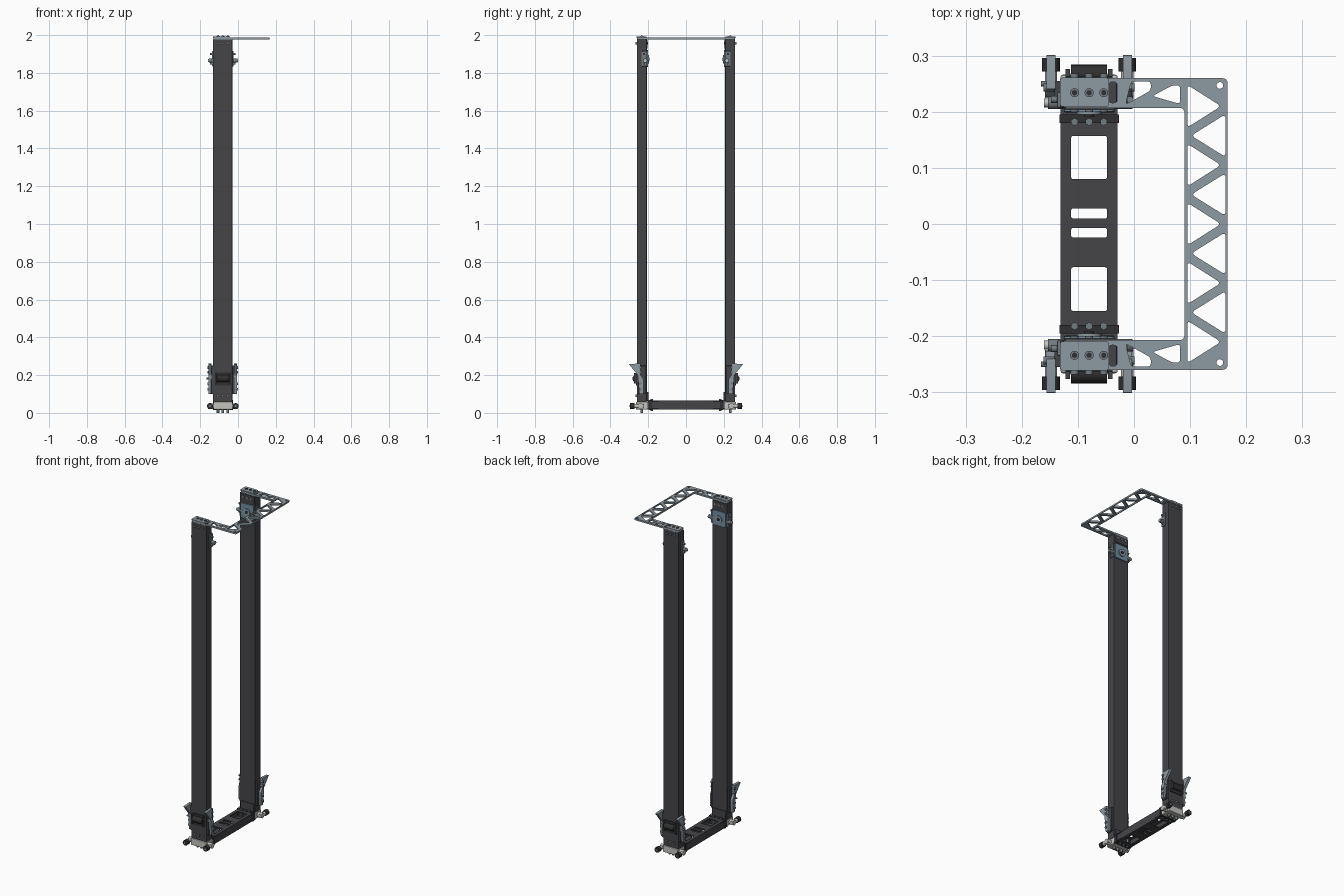
import bpy, math
from mathutils import Vector

cube = bpy.data.objects.get("Cube")
if cube:
    bpy.data.objects.remove(cube, do_unlink=True)


def material(name, rgb):
    m = bpy.data.materials.new(name)
    m.use_nodes = True
    m.diffuse_color = (*rgb, 1)
    m.node_tree.nodes["Principled BSDF"].inputs["Base Color"].default_value = (*rgb, 1)
    return m


DARK = material("dark anodised", (0.06, 0.058, 0.066))
STEEL = material("grey blue plate", (0.27, 0.32, 0.36))
LIGHT = material("light metal", (0.55, 0.55, 0.52))
RUBBER = material("black rubber", (0.03, 0.03, 0.032))
BLUE = material("blue steel", (0.16, 0.27, 0.35))
BOLT = material("bolt grey", (0.17, 0.2, 0.22))


def finish(ob, name, mat):
    ob.name = name
    ob.data.materials.clear()
    ob.data.materials.append(mat)
    return ob


def box(name, mat, x, y, z, bevel=0):
    lo, hi = Vector((x[0], y[0], z[0])), Vector((x[1], y[1], z[1]))
    bpy.ops.mesh.primitive_cube_add(size=1, location=(lo + hi) / 2)
    ob = bpy.context.object
    ob.scale = hi - lo
    bpy.ops.object.transform_apply(location=False, rotation=False, scale=True)
    if bevel:
        mod = ob.modifiers.new("edge", "BEVEL")
        mod.width, mod.segments = bevel, 2
    return finish(ob, name, mat)


def rod(name, mat, a, b, r, sides=20):
    a, b = Vector(a), Vector(b)
    d = b - a
    bpy.ops.mesh.primitive_cylinder_add(vertices=sides, radius=r, depth=d.length, location=(a + b) / 2)
    ob = bpy.context.object
    ob.rotation_euler = d.to_track_quat('Z', 'Y').to_euler()
    if sides > 8:
        bpy.ops.object.shade_smooth_by_angle()
    return finish(ob, name, mat)


def rounded(points, r, steps=4):
    """Polygon with every corner rounded by a quadratic arc."""
    out = []
    for i, p in enumerate(points):
        p = Vector(p)
        a, b = Vector(points[i - 1]) - p, Vector(points[(i + 1) % len(points)]) - p
        a, b = (p + v.normalized() * min(r, v.length * 0.45) for v in (a, b))
        for k in range(steps + 1):
            t = k / steps
            out.append(a * (1 - t) ** 2 + p * 2 * t * (1 - t) + b * t * t)
    return out


def rect(x0, x1, y0, y1):
    return [(x0, y0), (x1, y0), (x1, y1), (x0, y1)]


def disc(x, y, r):
    return [Vector((x + r * math.cos(k * math.tau / 16), y + r * math.sin(k * math.tau / 16)))
            for k in range(16)]


def plate(name, mat, loops, thick, location=(0, 0, 0), rotation=(0, 0, 0)):
    """Flat plate: first loop is the outline, the rest are holes."""
    cu = bpy.data.curves.new(name, 'CURVE')
    cu.dimensions, cu.fill_mode, cu.extrude = '2D', 'BOTH', thick / 2
    for loop in loops:
        sp = cu.splines.new('POLY')
        sp.points.add(len(loop) - 1)
        for pt, co in zip(sp.points, loop):
            pt.co = (co[0], co[1], 0, 1)
        sp.use_cyclic_u = True
    ob = bpy.data.objects.new(name, cu)
    bpy.context.collection.objects.link(ob)
    ob.location, ob.rotation_euler = location, rotation
    bpy.ops.object.select_all(action='DESELECT')
    ob.select_set(True)
    bpy.context.view_layer.objects.active = ob
    bpy.ops.object.convert(target='MESH')
    return finish(bpy.context.object, name, mat)


MID = -0.08
BOLT_X = [MID - 0.026, MID, MID + 0.026]
SIDES = [("front", -1), ("back", 1)]

# Top U-shaped truss plate
outline = rounded([(-0.13, -0.26), (0.167, -0.26), (0.167, 0.26), (-0.13, 0.26), (-0.13, 0.207),
                   (0.09, 0.207), (0.09, -0.207), (-0.13, -0.207)], 0.01)
holes = []
for i in range(-4, 5):
    c = i * 0.0525
    base, tip = (0.095, 0.155) if i % 2 == 0 else (0.163, 0.102)
    holes.append(rounded([(base, c - 0.038), (tip, c), (base, c + 0.038)], 0.008))
for _, s in SIDES:
    holes.append(disc(0.153, s * 0.247, 0.006))
    for pts in ([(-0.015, 0.213), (0.03, 0.238), (0.03, 0.254), (-0.005, 0.254)],
                [(0.033, 0.228), (0.082, 0.214), (0.082, 0.247), (0.068, 0.247)],
                [(-0.045, 0.216), (-0.03, 0.216), (-0.03, 0.253), (-0.045, 0.253)]):
        holes.append(rounded([(x, s * y) for x, y in pts], 0.006))
plate("top_truss_plate", STEEL, [outline] + holes, 0.01, (0, 0, 1.983))

# Bottom beam: pierced top and bottom skins and two side walls
windows = [rounded(rect(-0.112, -0.048, y0, y1), 0.004) for y0, y1 in
           [(0.08, 0.157), (0.01, 0.028), (-0.024, -0.007), (-0.155, -0.077)]]
for label, z in (("top", 0.062), ("bottom", 0.021)):
    plate("beam_%s_skin" % label, DARK, [rect(-0.131, -0.029, -0.205, 0.205)] + windows, 0.006, (0, 0, z))
for label, x in (("right", -0.131), ("left", -0.035)):
    box("beam_%s_wall" % label, DARK, (x, x + 0.006), (-0.205, 0.205), (0.019, 0.064))

for label, s in SIDES:
    def yy(a, b):
        return tuple(sorted((s * a, s * b)))

    # Column and its caps
    box(label + "_column", DARK, (-0.132, -0.03), yy(0.207, 0.26), (0.058, 1.978), 0.003)
    plate(label + "_cap", STEEL, [rounded(rect(-0.132, -0.045, *yy(0.209, 0.261)), 0.006)], 0.008, (0, 0, 1.988))
    for x in BOLT_X:
        y = s * 0.234
        rod(label + "_cap_bolt", BOLT, (x, y, 1.985), (x, y, 1.996), 0.008)
        rod(label + "_cap_bolt_socket", RUBBER, (x, y, 1.99), (x, y, 1.9975), 0.005, 6)
        for z in (1.957, 0.09):
            rod(label + "_cross_bolt", BOLT, (x, s * 0.2, z), (x, s * 0.268, z), 0.007)
        rod(label + "_beam_bolt", BOLT, (x, s * 0.182, 0.01), (x, s * 0.182, 0.073), 0.007, 6)
        rod(label + "_foot_bolt", BOLT, (x, y, 0), (x, y, 0.03), 0.007)

    # Inner angle brackets at both ends of the column
    box(label + "_inner_bracket", DARK, (-0.125, -0.035), yy(0.199, 0.208), (0.064, 0.11), 0.002)
    box(label + "_beam_flange", RUBBER, (-0.133, -0.027), yy(0.18, 0.195), (0.016, 0.068))
    box(label + "_upper_bracket", DARK, (-0.125, -0.035), yy(0.203, 0.21), (1.93, 1.975))

    # Blue pulley plate on the inner face near the top
    plate(label + "_pulley_plate", BLUE,
          [rounded(rect(-0.125, -0.035, 1.83, 1.92), 0.012)], 0.007,
          (0, s * 0.204, 0), (math.pi / 2, 0, 0))
    rod(label + "_pulley", STEEL, (MID, s * 0.208, 1.872), (MID, s * 0.195, 1.872), 0.022)
    rod(label + "_pulley_hub", RUBBER, (MID, s * 0.2, 1.872), (MID, s * 0.192, 1.872), 0.009)
    rod(label + "_upper_axle", BOLT, (-0.153, s * 0.216, 1.865), (-0.003, s * 0.216, 1.865), 0.011)

    # Foot block, axle and rollers
    box(label + "_foot_block", LIGHT, (-0.131, -0.029), yy(0.2, 0.266), (0.018, 0.058), 0.004)
    rod(label + "_foot_crossbar", LIGHT, (-0.158, s * 0.24, 0.036), (-0.002, s * 0.24, 0.036), 0.015)
    rod(label + "_drive_roller", RUBBER, (-0.112, s * 0.266, 0.182), (-0.048, s * 0.266, 0.182), 0.018)
    rod(label + "_drive_axle", BOLT, (-0.166, s * 0.25, 0.182), (-0.01, s * 0.25, 0.182), 0.005)
    box(label + "_roller_frame", RUBBER, (-0.122, -0.038), yy(0.258, 0.264), (0.145, 0.215))
    for x in (-0.122, -0.046):
        box(label + "_roller_cheek", DARK, (x, x + 0.008), yy(0.258, 0.276), (0.155, 0.21))

    # Parts mirrored to either flank of the column
    for flank, f in (("right", -1), ("left", 1)):
        tag = label + "_" + flank

        def fx(d):
            return MID + f * d

        def xx(a, b):
            return tuple(sorted((fx(a), fx(b))))

        rod(tag + "_wheel", RUBBER, (fx(0.068), s * 0.272, 0.036), (fx(0.068), s * 0.296, 0.036), 0.016, 24)
        rod(tag + "_wheel_axle", LIGHT, (fx(0.068), s * 0.225, 0.036), (fx(0.068), s * 0.272, 0.036), 0.011)
        rod(tag + "_wheel_hub", BOLT, (fx(0.068), s * 0.29, 0.036), (fx(0.068), s * 0.299, 0.036), 0.006)
        # Upright guide fin
        fin = [(0.226, 0.1), (0.247, 0.1), (0.256, 0.2), (0.302, 0.258), (0.24, 0.262), (0.24, 0.2), (0.226, 0.18)]
        plate(tag + "_guide_fin", STEEL, [rounded([(s * y, z) for y, z in fin], 0.003)], 0.016,
              (fx(0.068), 0, 0), (math.pi / 2, 0, math.pi / 2))
        box(tag + "_fin_mount", DARK, xx(0.05, 0.062), yy(0.214, 0.255), (0.1, 0.25), 0.002)
        for z in (0.125, 0.155, 0.215, 0.24):
            rod(tag + "_fin_bolt", BOLT, (fx(0.055), s * 0.243, z), (fx(0.081), s * 0.243, z), 0.007)
        # Upper flank bracket
        box(tag + "_upper_flank_plate", BOLT, xx(0.05, 0.057), yy(0.207, 0.235), (1.835, 1.915), 0.002)
        for z in (1.85, 1.9):
            rod(tag + "_upper_bolt", BOLT, (fx(0.05), s * 0.222, z), (fx(0.068), s * 0.222, z), 0.006)
        rod(tag + "_upper_spacer", LIGHT, (fx(0.07), s * 0.216, 1.865), (fx(0.08), s * 0.216, 1.865), 0.008)
